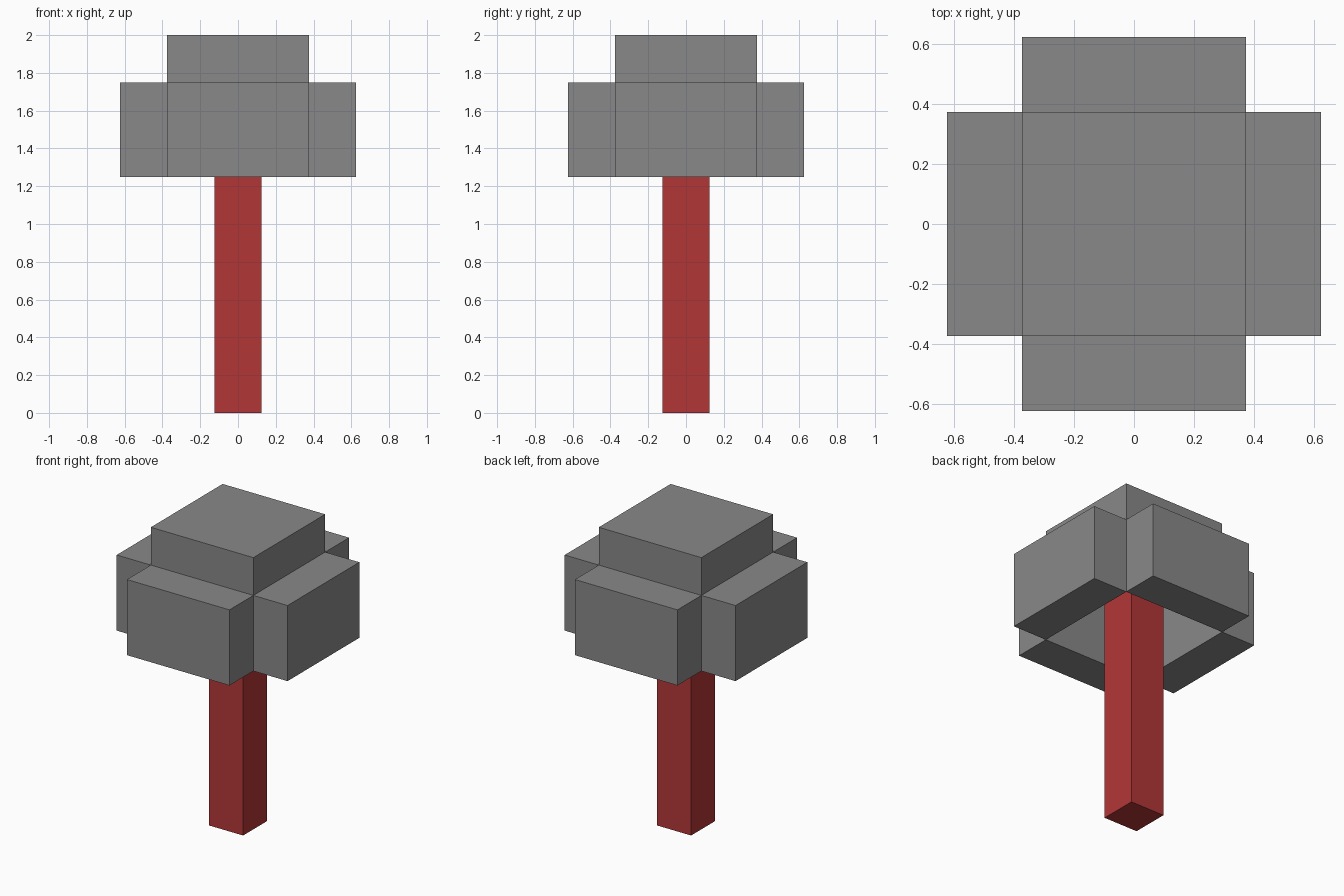
import bpy
import bmesh
from mathutils import Matrix, Vector

cube = bpy.data.objects.get("Cube")
if cube:
    bpy.data.objects.remove(cube, do_unlink=True)


def make_material(name, rgb):
    mat = bpy.data.materials.new(name)
    mat.use_nodes = True
    color = (*rgb, 1.0)
    mat.diffuse_color = color
    mat.node_tree.nodes["Principled BSDF"].inputs["Base Color"].default_value = color
    return mat


def make_box(name, size, center, mat):
    bm = bmesh.new()
    bmesh.ops.create_cube(bm, size=1.0)
    bmesh.ops.transform(bm, matrix=Matrix.Diagonal((*size, 1.0)), verts=bm.verts)
    mesh = bpy.data.meshes.new(name)
    bm.to_mesh(mesh)
    bm.free()
    mesh.materials.append(mat)
    obj = bpy.data.objects.new(name, mesh)
    obj.location = center
    bpy.context.collection.objects.link(obj)
    return obj


gray = make_material("cap gray", (0.25, 0.25, 0.25))
red = make_material("stem red", (0.45, 0.037, 0.037))

UNIT = 0.25
CAP = 3 * UNIT
RIM_TOP = 7 * UNIT

# Stem, rising through the hollow cap to the underside of its top
make_box("stem", (UNIT, UNIT, RIM_TOP), (0, 0, RIM_TOP / 2), red)

# Raised square top of the cap
make_box("cap_top", (CAP, CAP, UNIT), (0, 0, RIM_TOP + UNIT / 2), gray)

# Four hanging side blocks around the open underside
sides = {"left": (1, 0), "right": (-1, 0), "front": (0, -1), "back": (0, 1)}
for side, (dx, dy) in sides.items():
    size = (UNIT if dx else CAP, UNIT if dy else CAP, 2 * UNIT)
    center = Vector((dx, dy, 0)) * 2 * UNIT + Vector((0, 0, RIM_TOP - UNIT))
    make_box("cap_" + side, size, center, gray)
